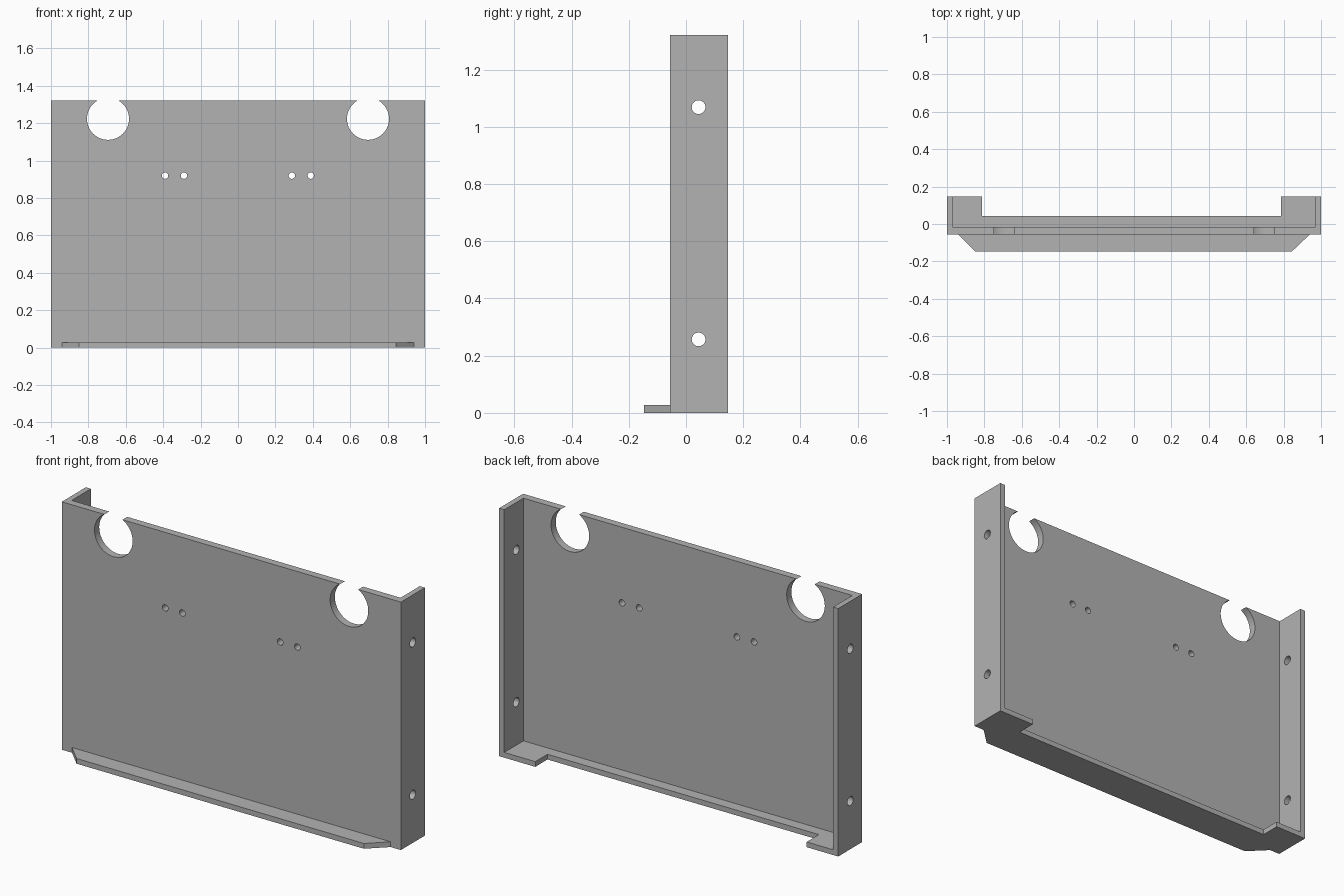
import bpy, bmesh
from math import pi
from mathutils import Matrix, Vector

if "Cube" in bpy.data.objects:
    bpy.data.objects.remove(bpy.data.objects["Cube"], do_unlink=True)

HEIGHT = 1.322
FLOOR = 0.028            # floor and lip thickness
FRONT, BACK = -0.056, 0.146
INNER = -0.016           # back face of the front panel
WALL = 0.03              # side flange thickness

metal = bpy.data.materials.new("plain grey metal")
metal.use_nodes = True
grey = (0.45, 0.45, 0.45, 1)
metal.diffuse_color = grey
metal.node_tree.nodes["Principled BSDF"].inputs["Base Color"].default_value = grey


def make_object(name, bm):
    bmesh.ops.recalc_face_normals(bm, faces=bm.faces)
    mesh = bpy.data.meshes.new(name)
    bm.to_mesh(mesh)
    bm.free()
    mesh.materials.append(metal)
    obj = bpy.data.objects.new(name, mesh)
    bpy.context.collection.objects.link(obj)
    return obj


def extrude_plan(name, outline, height):
    """Raise a closed plan outline from the ground to a height."""
    bm = bmesh.new()
    face = bm.faces.new([bm.verts.new((x, y, 0)) for x, y in outline])
    grown = bmesh.ops.extrude_face_region(bm, geom=[face])
    verts = [v for v in grown["geom"] if isinstance(v, bmesh.types.BMVert)]
    bmesh.ops.translate(bm, verts=verts, vec=Vector((0, 0, height)))
    return make_object(name, bm)


def drill(name, centre, axis, radius, depth, segments):
    """Cylinder cutter along x or y."""
    turn = Matrix.Rotation(pi / 2, 4, "Y" if axis == "x" else "X")
    bm = bmesh.new()
    bmesh.ops.create_cone(bm, cap_ends=True, segments=segments, radius1=radius,
                          radius2=radius, depth=depth,
                          matrix=Matrix.Translation(centre) @ turn)
    return make_object(name, bm)


def combine(body, other, operation):
    """Apply a boolean and discard the helper object."""
    other.hide_render = True
    mod = body.modifiers.new(operation.lower(), "BOOLEAN")
    mod.operation, mod.solver, mod.object = operation, "EXACT", other
    bpy.context.view_layer.objects.active = body
    bpy.ops.object.modifier_apply(modifier=mod.name)
    bpy.data.objects.remove(other, do_unlink=True)


# Channel: front panel with a flange folded back on each side
side = 1 - WALL
panel = extrude_plan("mounting_panel", [
    (-1, FRONT), (1, FRONT), (1, BACK), (side, BACK),
    (side, INNER), (-side, INNER), (-side, BACK), (-1, BACK)], HEIGHT)

# Floor: chamfered lip in front, shallow ledge and two corner tabs behind
floor = extrude_plan("floor_plate", [
    (-0.94, FRONT), (-0.85, -0.146), (0.845, -0.146), (0.94, FRONT),
    (1, FRONT), (1, BACK), (0.787, BACK), (0.787, 0.043),
    (-0.814, 0.043), (-0.814, BACK), (-1, BACK), (-1, FRONT)], FLOOR)
combine(panel, floor, "UNION")

# Round notches that break through the top edge
for x in (-0.695, 0.695):
    combine(panel, drill("notch_cutter", (x, FRONT, 1.223), "y", 0.1125, 0.2, 64),
            "DIFFERENCE")

# Paired small holes in the front panel
for x in (-0.39, -0.289, 0.288, 0.389):
    combine(panel, drill("screw_cutter", (x, FRONT, 0.919), "y", 0.017, 0.2, 32),
            "DIFFERENCE")

# Fixing holes in both side flanges
for x in (-1, 1):
    for z in (0.257, 1.069):
        combine(panel, drill("flange_cutter", (x, 0.044, z), "x", 0.024, 0.2, 32),
                "DIFFERENCE")

# Smooth hole walls, crisp sheet edges
bpy.ops.object.select_all(action="DESELECT")
panel.select_set(True)
bpy.context.view_layer.objects.active = panel
bpy.ops.object.shade_smooth_by_angle(angle=pi / 6)
